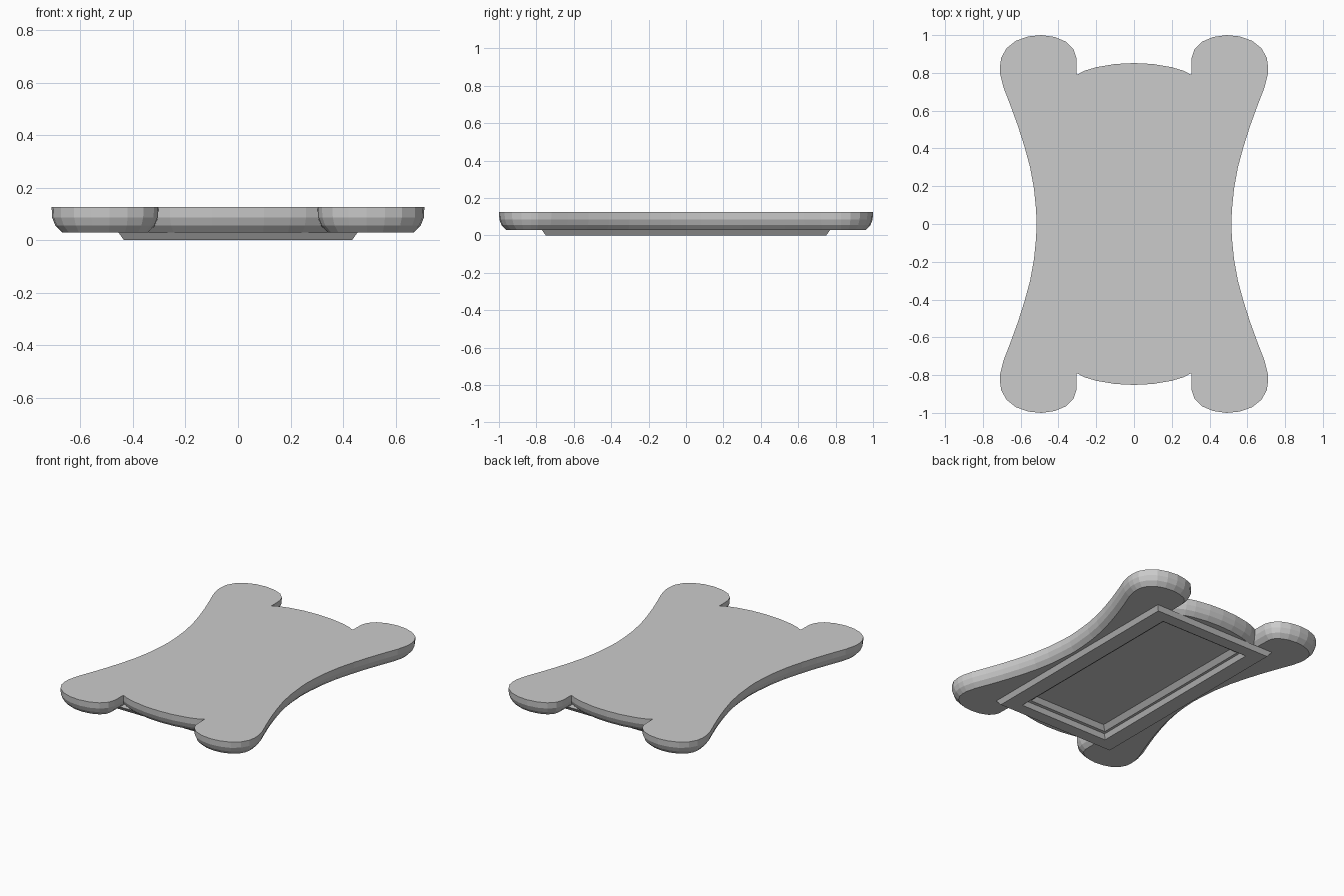
import bpy, bmesh
from mathutils import Vector

if "Cube" in bpy.data.objects:
    bpy.data.objects.remove(bpy.data.objects["Cube"])


def finish(bm, name):
    bmesh.ops.recalc_face_normals(bm, faces=bm.faces[:])
    mesh = bpy.data.meshes.new(name)
    bm.to_mesh(mesh)
    bm.free()
    obj = bpy.data.objects.new(name, mesh)
    bpy.context.collection.objects.link(obj)
    return obj


def ring(bm, pts, z):
    return [bm.verts.new((p[0], p[1], z)) for p in pts]


def bridge(bm, a, b):
    n = len(a)
    for i in range(n):
        bm.faces.new((a[i], a[(i + 1) % n], b[(i + 1) % n], b[i]))


def rect(hx, hy):
    return [(hx, -hy), (hx, hy), (-hx, hy), (-hx, -hy)]


def inset(pts, d):
    # mitred inward offset of a counter-clockwise outline
    out = []
    for i, p in enumerate(pts):
        e1 = (p - pts[i - 1]).normalized()
        e2 = (pts[(i + 1) % len(pts)] - p).normalized()
        n1, n2 = Vector((-e1.y, e1.x)), Vector((-e2.y, e2.x))
        out.append(p + (n1 + n2) * (d / max(1 + n1.dot(n2), 0.4)))
    return out


# One quarter of the waisted outline: side, corner lobe, notch, end arc
quarter = [(0.515, 0), (0.519, 0.08), (0.53, 0.19), (0.55, 0.3), (0.58, 0.41),
           (0.615, 0.52), (0.655, 0.63), (0.69, 0.72), (0.708, 0.79),
           (0.71, 0.83), (0.703, 0.88), (0.675, 0.93), (0.625, 0.97),
           (0.56, 0.993), (0.49, 1.0), (0.42, 0.99), (0.36, 0.965),
           (0.32, 0.925), (0.305, 0.88), (0.303, 0.79),
           (0.26, 0.812), (0.2, 0.83), (0.1, 0.847), (0, 0.852)]
half = quarter + [(-x, y) for x, y in quarter[-2::-1]]
outline = [Vector(p) for p in half + [(x, -y) for x, y in half[-2:0:-1]]]

# Table top slab with a rounded lower edge and a recessed underside
bm = bmesh.new()
layers = [ring(bm, inset(outline, d), z)
          for d, z in ((0, 0.125), (0.002, 0.085), (0.014, 0.055), (0.04, 0.028))]
bm.faces.new(layers[0])
for a, b in zip(layers, layers[1:]):
    bridge(bm, a, b)
lip = ring(bm, rect(0.295, 0.63), 0.028)
floor = ring(bm, rect(0.265, 0.605), 0.055)
bridge(bm, lip, floor)
bm.faces.new(floor)
edges = []
for loop in (layers[-1], lip):
    for i, v in enumerate(loop):
        edges.append(bm.edges.get((v, loop[i - 1])))
bmesh.ops.triangle_fill(bm, use_beauty=True, use_dissolve=False, edges=edges)
finish(bm, "table_top")

# Rectangular base frame with sloping sides
bm = bmesh.new()
loops = [ring(bm, rect(hx, hy), z) for hx, hy, z in
         ((0.455, 0.77, 0.028), (0.435, 0.75, 0), (0.33, 0.67, 0), (0.312, 0.652, 0.028))]
for i in range(4):
    bridge(bm, loops[i], loops[(i + 1) % 4])
finish(bm, "base_frame")
